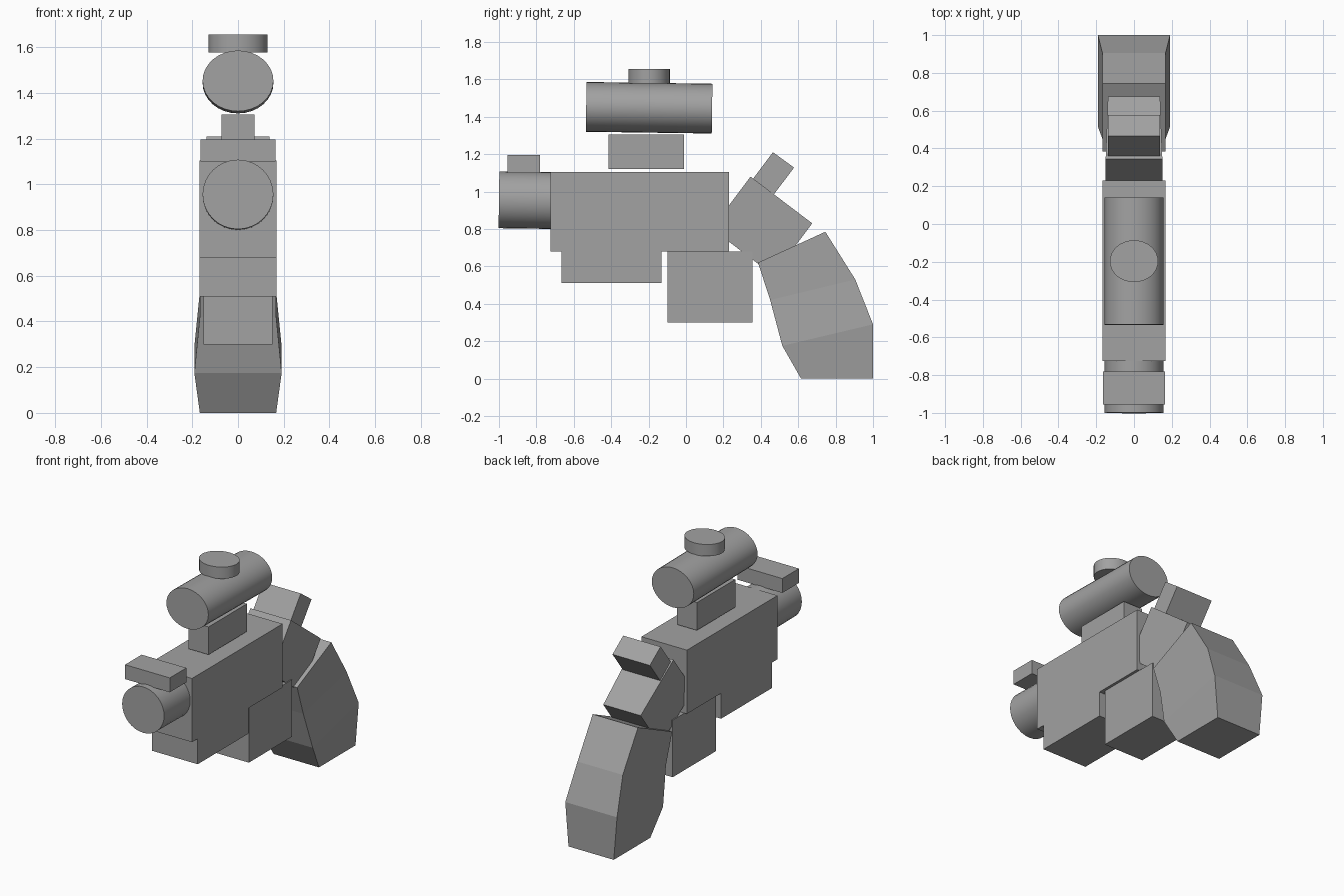
import bpy, bmesh, math
from mathutils import Matrix

cube = bpy.data.objects.get("Cube")
if cube:
    bpy.data.objects.remove(cube, do_unlink=True)

grey = bpy.data.materials.new("plain_grey")
grey.use_nodes = True
colour = (0.36, 0.36, 0.36, 1)
grey.diffuse_color = colour
grey.node_tree.nodes["Principled BSDF"].inputs["Base Color"].default_value = colour


def finish(name, bm, smooth=False):
    bmesh.ops.recalc_face_normals(bm, faces=bm.faces)
    mesh = bpy.data.meshes.new(name)
    bm.to_mesh(mesh)
    bm.free()
    mesh.materials.append(grey)
    obj = bpy.data.objects.new(name, mesh)
    bpy.context.collection.objects.link(obj)
    if smooth:
        bpy.ops.object.select_all(action='DESELECT')
        obj.select_set(True)
        bpy.context.view_layer.objects.active = obj
        bpy.ops.object.shade_smooth_by_angle(angle=math.radians(35))
    return obj


def loft(name, rows):
    """Join rows of (front y, z), (back y, z), front half width, back half width."""
    bm = bmesh.new()
    rings = []
    for (fy, fz), (by, bz), fw, bw in rows:
        rings.append([bm.verts.new(p) for p in
                      ((-fw, fy, fz), (fw, fy, fz), (bw, by, bz), (-bw, by, bz))])
    for a, b in zip(rings, rings[1:]):
        for i in range(4):
            j = (i + 1) % 4
            bm.faces.new((a[i], a[j], b[j], b[i]))
    bm.faces.new(rings[0])
    bm.faces.new(rings[-1])
    return finish(name, bm)


def box(name, w, y0, y1, z0, z1):
    return loft(name, [((y0, z0), (y1, z0), w, w), ((y0, z1), (y1, z1), w, w)])


def cylinder(name, rx, ry, length, centre, angle):
    bm = bmesh.new()
    bmesh.ops.create_cone(bm, cap_ends=True, segments=32, radius1=1, radius2=1, depth=1)
    bm.transform(Matrix.Translation(centre) @ Matrix.Rotation(math.radians(angle), 4, 'X')
                 @ Matrix.Diagonal((rx, ry, length, 1)))
    return finish(name, bm, True)


# Main body and the blocks below it
box("body", 0.168, -0.725, 0.23, 0.68, 1.105)
box("lower_body", 0.168, -0.665, -0.13, 0.51, 0.69)
box("magazine", 0.15, -0.10, 0.355, 0.30, 0.68)

# Barrel with its front sight
cylinder("barrel", 0.155, 0.152, 0.30, (0, -0.85, 0.954), 89.2)
box("front_sight", 0.165, -0.955, -0.78, 1.10, 1.196)

# Scope, mount and knob
box("scope_mount", 0.073, -0.415, -0.01, 1.12, 1.305)
cylinder("scope", 0.155, 0.133, 0.673, (0, -0.197, 1.448), 89.2)
cylinder("scope_knob", 0.128, 0.111, 0.078, (0, -0.197, 1.617), 0)

# Tilted rear block and hammer
loft("rear_block", [((0.137, 0.802), (0.467, 0.552), 0.15, 0.138),
                    ((0.345, 1.08), (0.675, 0.83), 0.15, 0.138)])
loft("hammer", [((0.33, 1.03), (0.443, 0.95), 0.138, 0.138),
                ((0.465, 1.21), (0.578, 1.128), 0.138, 0.138)])

# Grip, widest near its foot
loft("grip", [((0.615, 0), (1.0, 0), 0.167, 0.167),
              ((0.515, 0.175), (1.0, 0.29), 0.191, 0.191),
              ((0.45, 0.42), (0.905, 0.53), 0.167, 0.167),
              ((0.385, 0.62), (0.745, 0.785), 0.167, 0.167)])
